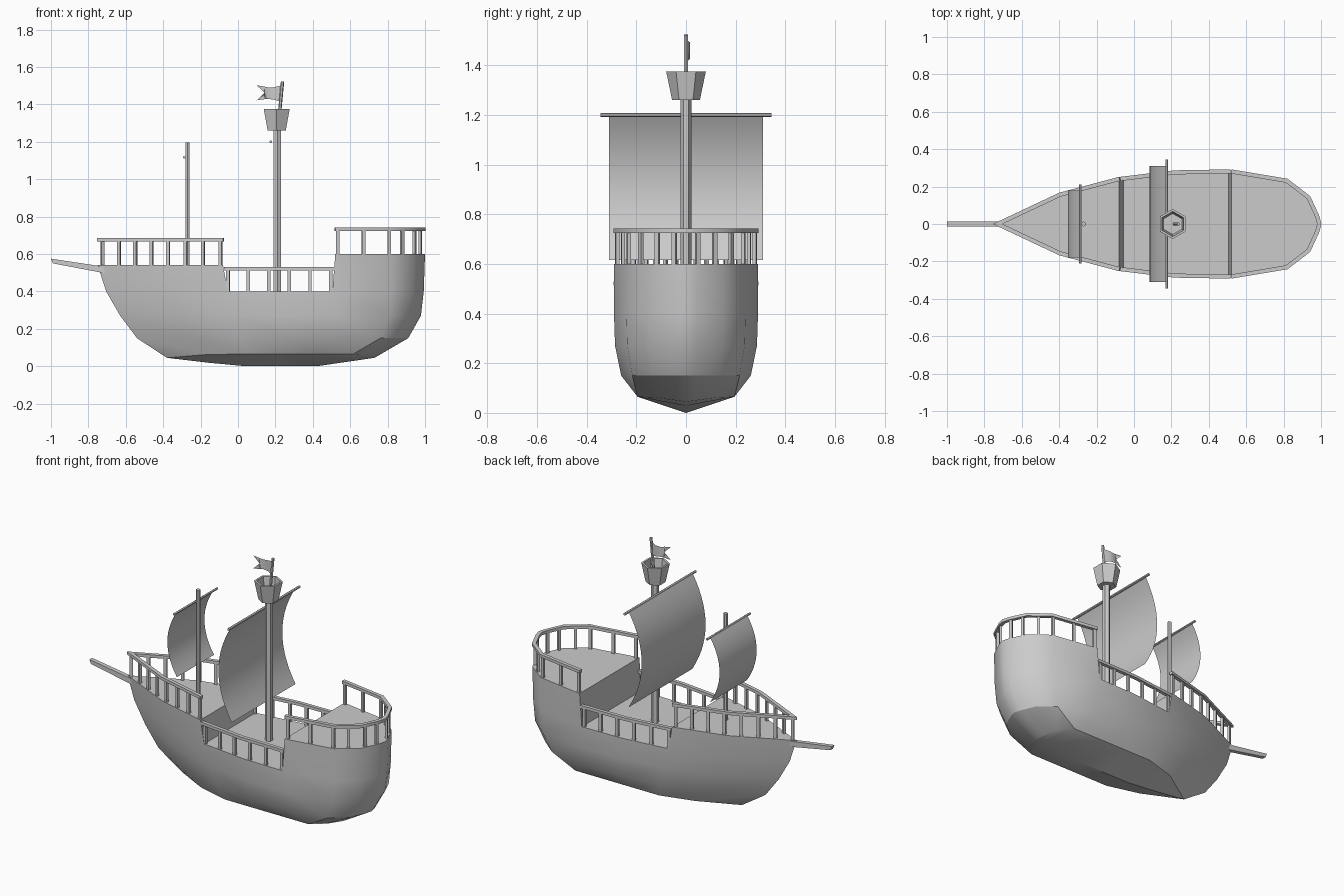
import bpy, bmesh, math
from mathutils import Vector

if "Cube" in bpy.data.objects:
    bpy.data.objects.remove(bpy.data.objects["Cube"])


def finish(name, bm, angle=30):
    bmesh.ops.remove_doubles(bm, verts=bm.verts, dist=0.0005)
    bmesh.ops.recalc_face_normals(bm, faces=bm.faces)
    me = bpy.data.meshes.new(name)
    bm.to_mesh(me)
    bm.free()
    ob = bpy.data.objects.new(name, me)
    bpy.context.collection.objects.link(ob)
    me.polygons.foreach_set("use_smooth", [True] * len(me.polygons))
    me.set_sharp_from_angle(angle=math.radians(angle))
    return ob


def add_face(bm, pts):
    clean = []
    for p in pts:
        if all((Vector(p) - Vector(q)).length > 1e-4 for q in clean):
            clean.append(p)
    if len(clean) > 2:
        bm.faces.new([bm.verts.new(p) for p in clean])


def rod(bm, a, b, r1, r2, sides, turn=0.0):
    # tapered prism between two points
    a, b = Vector(a), Vector(b)
    d = b - a
    m = d.to_track_quat('Z', 'Y').to_matrix().to_4x4()
    m.translation = (a + b) / 2
    geo = bmesh.ops.create_cone(bm, cap_ends=True, segments=sides, radius1=r1, radius2=r2, depth=d.length)
    for v in geo['verts']:
        c, s = math.cos(turn), math.sin(turn)
        x, y, z = v.co
        v.co = m @ Vector((c * x - s * y, s * x + c * y, z))


# Hull: half plan outline at deck height, lofted down through shrinking levels
plan = [(-.75, 0), (-.4, .165), (-.08, .25), (.22, .285), (.52, .29),
        (.82, .24), (.94, .148), (.988, .045), (1, 0)]
levels = [(.40, -.705, .993, 1), (.27, -.63, .978, .985), (.15, -.54, .91, .9)]


def stretch(x, x0, x1):
    return x0 + (x + .75) / 1.75 * (x1 - x0)


rows = []
for z, x0, x1, s in levels:
    rows.append([(stretch(x, x0, x1), y * s, z) for x, y in plan])
rows[0][4] = (.505, .29, .40)
chine, keel = [], []
for x, y in plan:
    kx = stretch(x, -.38, .73)
    kz = .045 * max(0, -kx / .38, (kx - .42) / .31)
    w = min(y * .83, .195)
    chine.append((kx, w, .045 + .02 * min(1, w / .15)))
    keel.append((kx, 0, kz))
rows += [chine, keel]

bm = bmesh.new()


def mid(p):
    return (p[0], 0, p[2])


for a, b in zip(rows, rows[1:]):
    for i in range(8):
        add_face(bm, [a[i], a[i + 1], b[i + 1], b[i]])
for i in range(2, 4):                                    # middle deck
    a, b = rows[0][i], rows[0][i + 1]
    add_face(bm, [a, b, mid(b), mid(a)])
for lo, hi, z, wall in ((0, 2, .54, 2), (4, 8, .60, 4)):  # raised bow and stern
    top = [(x, y, z) for x, y in plan]
    for i in range(lo, hi):
        add_face(bm, [rows[0][i], rows[0][i + 1], top[i + 1], top[i]])
        add_face(bm, [top[i], top[i + 1], mid(top[i + 1]), mid(top[i])])
    a, b = rows[0][wall], top[wall]
    add_face(bm, [a, b, mid(b), mid(a)])
geo = bmesh.ops.duplicate(bm, geom=bm.verts[:] + bm.edges[:] + bm.faces[:])
for v in geo['geom']:
    if isinstance(v, bmesh.types.BMVert):
        v.co.y *= -1
finish("hull", bm)


# Railings: mitred handrail plus posts along a counter-clockwise path
def offset(path, d):
    pts = [Vector(p) for p in path]
    out = []
    for i, p in enumerate(pts):
        ns = []
        for j in (i - 1, i):
            if 0 <= j < len(pts) - 1:
                t = (pts[j + 1] - pts[j]).normalized()
                ns.append(Vector((-t.y, t.x)))
        n = sum(ns, Vector((0, 0))).normalized()
        out.append(p + n * d / n.dot(ns[0]))
    return out


def railing(name, path, base, top, stops, thick=.018):
    bm = bmesh.new()
    outer, inner = offset(path, -.002), offset(path, .02)
    sec = [[(*o, top - thick), (*n, top - thick), (*n, top), (*o, top)] for o, n in zip(outer, inner)]
    for a, b in zip(sec, sec[1:]):
        for k in range(4):
            add_face(bm, [a[k], a[k - 1], b[k - 1], b[k]])
    add_face(bm, sec[0])
    add_face(bm, sec[-1])
    line = offset(path, .011)
    total = sum((b - a).length for a, b in zip(line, line[1:]))
    for s in stops(total):
        for a, b in zip(line, line[1:]):
            d = (b - a).length
            if s <= d:
                p = a.lerp(b, s / d)
                q = (b - a).normalized() * .009
                n = Vector((-q.y, q.x)) * .8
                c = [p + q + n, p - q + n, p - q - n, p + q - n]
                lo, hi = [(*v, base - .005) for v in c], [(*v, top - thick / 2) for v in c]
                for k in range(4):
                    add_face(bm, [lo[k], lo[k - 1], hi[k - 1], hi[k]])
                break
            s -= d
    finish(name, bm)


def even(n, inset):
    return lambda t: [inset + (t - 2 * inset) * i / (n - 1) for i in range(n)]


def stern_stops(t):
    half = [.015, .155, .295, .38, .475, .55]
    return half + [t - s for s in half]


def flip(pts):
    return [(x, -y) for x, y in pts]


railing("bow_railing", plan[2::-1] + flip(plan[1:3]), .54, .685, even(15, .018))
railing("stern_railing", flip(plan[4:]) + plan[7:3:-1], .60, .742, stern_stops)
side = [(.515, .29), (.22, .285), (-.075, .25)]
railing("waist_railing_back", side, .40, .53, even(6, .02))
railing("waist_railing_front", flip(side)[::-1], .40, .53, even(6, .02))

# Bowsprit
bm = bmesh.new()
prof = [(-1, .552), (-.995, .575), (-.72, .535), (-.70, .495)]
prof = [(-1, .575), (-.70, .53), (-.70, .495), (-.99, .55)]
ends = [[(x, y, z) for x, z in prof] for y in (-.013, .013)]
add_face(bm, ends[0])
add_face(bm, ends[1])
for k in range(4):
    add_face(bm, [ends[0][k], ends[0][k - 1], ends[1][k - 1], ends[1][k]])
finish("bowsprit", bm)

# Masts, yards and flagpole
for name, a, b, r, n in (
        ("main_mast", (.21, 0, .39), (.21, 0, 1.27), .022, 6),
        ("fore_mast", (-.27, 0, .53), (-.27, 0, 1.195), .013, 6),
        ("main_yard", (.176, -.345, 1.2), (.176, .345, 1.2), .008, 6),
        ("fore_yard", (-.288, -.21, 1.117), (-.288, .21, 1.117), .007, 6),
        ("flagpole", (.215, 0, 1.28), (.238, 0, 1.522), .009, 6)):
    bm = bmesh.new()
    rod(bm, a, b, r, r, n)
    finish(name, bm)


# Sails: thin sheets bellied toward the bow
def sail(name, x, belly, half, z0, z1, n=14):
    bm = bmesh.new()
    pts = []
    for i in range(n + 1):
        t = i / n
        pts.append((x - belly * (1 - (2 * t - 1) ** 2), z0 + (z1 - z0) * t))
    for (xa, za), (xb, zb) in zip(pts, pts[1:]):
        add_face(bm, [(xa, -half, za), (xa, half, za), (xb, half, zb), (xb, -half, zb)])
    finish(name, bm)


sail("main_sail", .174, .09, .31, .615, 1.205)
sail("fore_sail", -.289, .065, .18, .72, 1.12)

# Crow's nest: open hexagonal tub
bm = bmesh.new()
rings = [(.056, 1.26), (.08, 1.375), (.067, 1.375), (.056, 1.30)]
hexes = [[(.207 + r * math.cos(math.radians(30 + 60 * k)), r * math.sin(math.radians(30 + 60 * k)), z)
          for k in range(6)] for r, z in rings]
for a, b in zip(hexes, hexes[1:]):
    for k in range(6):
        add_face(bm, [a[k - 1], a[k], b[k], b[k - 1]])
add_face(bm, hexes[0])
add_face(bm, hexes[-1])
finish("crows_nest", bm)

# Swallow-tailed flag with a slight wave
bm = bmesh.new()
cols = [(.234, 0, 1.412, 1.502), (.195, .016, 1.425, 1.492), (.16, .014, 1.43, 1.49), (.142, .008, 1.428, 1.495)]
for a, b in zip(cols, cols[1:]):
    add_face(bm, [(a[0], a[1], a[2]), (b[0], b[1], b[2]), (b[0], b[1], b[3]), (a[0], a[1], a[3])])
c = cols[-1]
for z0, z1 in ((c[2], 1.422), (c[3], 1.502)):
    add_face(bm, [(c[0], c[1], z0), (.10, .004, z1), (c[0], c[1], 1.462)])
finish("flag", bm)
